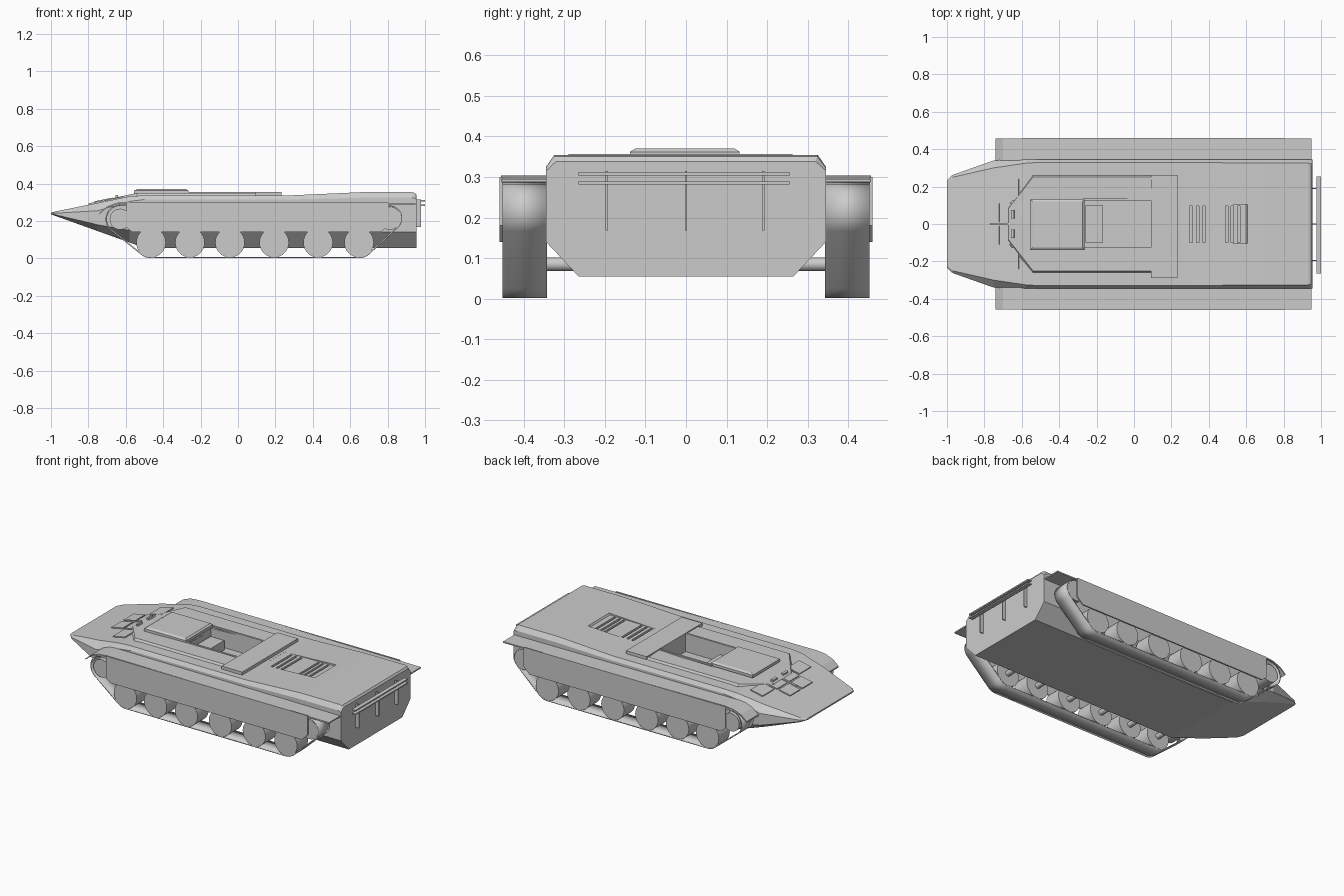
import bpy, bmesh, math
from mathutils import Vector, Matrix, geometry

if "Cube" in bpy.data.objects:
    bpy.data.objects.remove(bpy.data.objects["Cube"])


def finish(bm, name, smooth=False):
    bmesh.ops.recalc_face_normals(bm, faces=bm.faces)
    me = bpy.data.meshes.new(name)
    bm.to_mesh(me)
    bm.free()
    ob = bpy.data.objects.new(name, me)
    bpy.context.collection.objects.link(ob)
    if smooth:
        bpy.ops.object.select_all(action='DESELECT')
        ob.select_set(True)
        bpy.context.view_layer.objects.active = ob
        bpy.ops.object.shade_smooth_by_angle(angle=math.radians(30))
    return ob


def loft(name, rings):
    bm = bmesh.new()
    vs = [[bm.verts.new(p) for p in r] for r in rings]
    n = len(vs[0])
    for a, b in zip(vs, vs[1:]):
        for i in range(n):
            bm.faces.new((a[i], a[(i + 1) % n], b[(i + 1) % n], b[i]))
    bm.faces.new(vs[0])
    bm.faces.new(vs[-1])
    return finish(bm, name)


def box(name, x0, x1, y0, y1, z0, z1, tilt=0):
    bm = bmesh.new()
    size = Matrix.Diagonal((x1 - x0, abs(y1 - y0), z1 - z0, 1))
    bmesh.ops.create_cube(bm, size=1, matrix=size)
    ob = finish(bm, name)
    ob.location = ((x0 + x1) / 2, (y0 + y1) / 2, (z0 + z1) / 2)
    ob.rotation_euler.y = tilt
    return ob


def prism(name, prof, y0, y1):
    return loft(name, [[(x, y, z) for x, z in prof] for y in (y0, y1)])


def cyl_y(name, x, y0, y1, z, r, seg=32):
    bm = bmesh.new()
    m = Matrix.Translation((x, (y0 + y1) / 2, z)) @ Matrix.Rotation(math.pi / 2, 4, 'X')
    bmesh.ops.create_cone(bm, cap_ends=True, segments=seg, radius1=r, radius2=r,
                          depth=abs(y1 - y0), matrix=m)
    return finish(bm, name, True)


def cut(ob, cutter):
    m = ob.modifiers.new("cut", 'BOOLEAN')
    m.operation = 'DIFFERENCE'
    m.solver = 'EXACT'
    m.object = cutter
    cutter.hide_render = True
    cutter.hide_viewport = False
    cutter.display_type = 'WIRE'


# Hull: x, bottom half width, bottom z, side half width, chine z, shoulder z, deck half width, deck z
stations = [
    (-1.0, .22, .236, .235, .239, .242, .225, .245),
    (-.97, .25, .225, .262, .232, .242, .25, .252),
    (-.75, .27, .146, .340, .18, .255, .300, .297),
    (-.58, .268, .085, .345, .15, .305, .325, .332),
    (-.5, .265, .056, .345, .14, .315, .33, .337),
    (.28, .265, .055, .345, .14, .315, .33, .337),
    (.66, .265, .055, .345, .14, .325, .325, .354),
    (.93, .265, .055, .345, .14, .325, .325, .354),
    (.946, .265, .055, .345, .14, .322, .323, .350),
    (.955, .265, .055, .345, .14, .315, .32, .338)]
rings = []
for x, b, zb, s, zc, zs, t, zt in stations:
    half = [(b, zb), (s, zc), (s, zs), (t, zt)]
    rings.append([(x, y, z) for y, z in half] + [(x, -y, z) for y, z in half[::-1]])
hull = loft("hull", rings)

# Raised roof with a wedge front
low = [(-.69, -.09, .305), (-.54, -.263, .33), (.23, -.263, .33),
       (.23, .263, .33), (-.54, .263, .33), (-.69, .09, .305)]
top = [(-.67, -.085, .322), (-.54, -.25, .350), (.23, -.25, .350),
       (.23, .25, .350), (-.54, .25, .350), (-.67, .085, .322)]
roof = loft("raised_roof", [low, top])

# Open bay through the roof
bay = box("bay_cutter", -.275, .09, -.125, .125, .24, .45)
cut(hull, bay)
cut(roof, bay)
box("bay_seat", -.26, -.165, -.10, .10, .235, .30)
for s in (1, -1):
    box("bay_rim", -.275, .09, s * .125, s * .137, .345, .354)

# Hatches and roof plates
loft("front_hatch", [[(-.555, -.138, .345), (-.265, -.138, .345), (-.265, .132, .345), (-.555, .132, .345)],
                     [(-.555, -.138, .362), (-.265, -.138, .362), (-.265, .132, .362), (-.555, .132, .362)],
                     [(-.54, -.125, .370), (-.275, -.125, .370), (-.275, .12, .370), (-.54, .12, .370)]])
box("rear_roof_plate", .09, .232, -.29, .262, .335, .356)

# Engine deck recess and louvre slits
recess = prism("recess_cutter", [(.25, .3365), (.60, .341), (.65, .42), (.25, .42)], -.105, .105)
cut(hull, recess)
for x in (.305, .34, .375, .495, .525, .56):
    cut(hull, box("slit_cutter", x - .007, x + .007, -.10, .095, .315, .40))

# Plates and periscopes on the sloped front
slope = -math.atan(.2)
for s in (1, -1):
    for x, y0, y1, w in ((-.80, .01, .11, .08), (-.71, .01, .11, .07), (-.70, .125, .24, .085)):
        z = .332 + (x + w / 2 + .58) * .2
        box("front_plate", x, x + w, s * y0, s * y1, z - .004, z + .006, slope)
    box("periscope", -.655, -.64, s * .03, s * .075, .318, .338, slope)
box("front_handle", -.77, -.67, -.006, .006, .305, .315, slope)

# Rear rails and brackets
for z0, z1 in ((.281, .289), (.304, .312)):
    box("rear_rail", .975, 1.0, -.265, .255, z0, z1)
for y in (-.195, 0, .19):
    box("rear_bracket", .95, .978, y - .003, y + .003, .168, .315)

# Running gear on both sides
wheels = (-.465, -.257, -.043, .193, .428, .647)
circles = [(x, .085, .084) for x in wheels] + [(-.63, .21, .078), (.81, .215, .068)]
pts = []
for cx, cz, r in circles:
    pts += [Vector((cx + r * math.cos(a * math.pi / 20), cz + r * math.sin(a * math.pi / 20)))
            for a in range(40)]
path = [pts[i] for i in geometry.convex_hull_2d(pts)]
for s in (1, -1):
    a, b = s * .343, s * .452
    # Track band
    bm = bmesh.new()
    r0 = [bm.verts.new((p.x, a, p.y)) for p in path]
    r1 = [bm.verts.new((p.x, b, p.y)) for p in path]
    for i in range(len(path)):
        j = (i + 1) % len(path)
        bm.faces.new((r0[i], r0[j], r1[j], r1[i]))
    track = finish(bm, "track", True)
    m = track.modifiers.new("thickness", 'SOLIDIFY')
    m.thickness = .007
    # Wheels and axles
    for x in wheels:
        cyl_y("road_wheel", x, a, b, .085, .079)
        cyl_y("axle", x, s * .25, s * .35, .085, .017, 16)
    cyl_y("idler", -.63, a, b, .21, .056)
    cyl_y("sprocket", .81, a, b, .215, .062)
    # Fender with curved front guard, and side skirt
    line = [(.95, .295), (-.59, .303), (-.65, .297), (-.70, .278), (-.74, .245)]
    prism("fender", line + [(x, z - .008) for x, z in line[::-1]], s * .34, s * .456)
    prism("side_skirt", [(-.595, .30), (-.595, .165), (-.565, .14), (.765, .14), (.805, .18), (.805, .30)],
          s * .452, s * .46)
